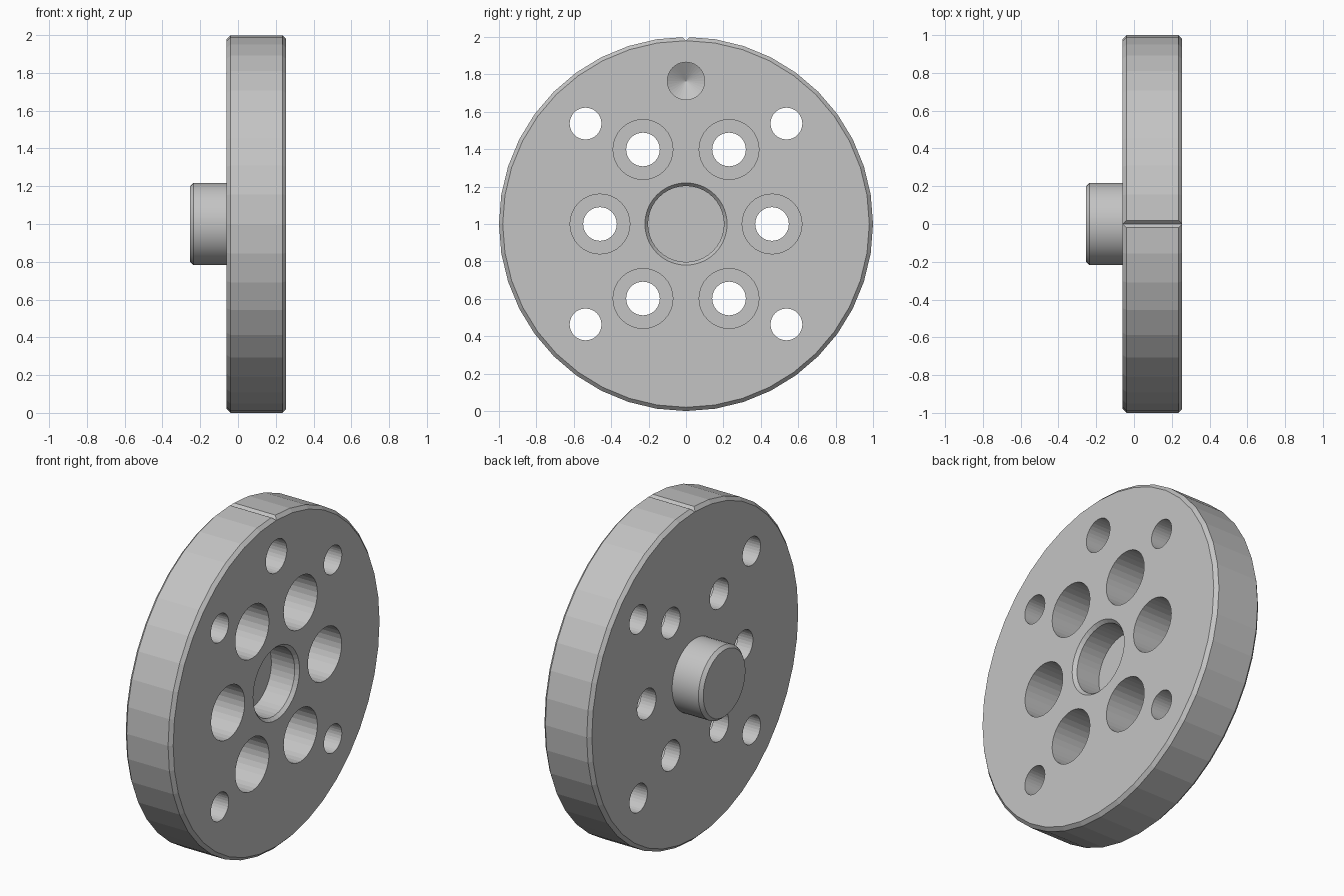
import bpy
import bmesh
from math import cos, sin, pi, radians

default = bpy.data.objects.get("Cube")
if default:
    bpy.data.objects.remove(default, do_unlink=True)

metal = bpy.data.materials.new("grey metal")
metal.use_nodes = True
GREY = (0.55, 0.55, 0.55, 1)
metal.diffuse_color = GREY
metal.node_tree.nodes["Principled BSDF"].inputs["Base Color"].default_value = GREY

BACK, FACE, MID = -0.06, 0.255, 1.0   # disc faces along x, axis height
OUT = 0.1                             # cutter overshoot


def lathe(name, profile, y=0.0, z=MID, sides=32):
    """Closed solid turned about an axis parallel to x; profile is (x, radius)."""
    bm = bmesh.new()
    rings = []
    for x, r in profile:
        if r == 0:
            rings.append([bm.verts.new((x, y, z))] * sides)
        else:
            rings.append([bm.verts.new((x, y + r * cos(2 * pi * i / sides),
                                        z + r * sin(2 * pi * i / sides)))
                          for i in range(sides)])
    for a, b in zip(rings, rings[1:]):
        for i in range(sides):
            j = (i + 1) % sides
            corners = list(dict.fromkeys((a[i], a[j], b[j], b[i])))
            bm.faces.new(corners)
    for ring, (x, r) in ((rings[0], profile[0]), (rings[-1], profile[-1])):
        if r:
            bm.faces.new(ring)
    bmesh.ops.recalc_face_normals(bm, faces=bm.faces)
    mesh = bpy.data.meshes.new(name)
    bm.to_mesh(mesh)
    bm.free()
    mesh.materials.append(metal)
    obj = bpy.data.objects.new(name, mesh)
    bpy.context.collection.objects.link(obj)
    return obj


# Chamfered disc
C = 0.02
disc = lathe("disc", [(BACK, 1 - C), (BACK + C, 1), (FACE - C, 1), (FACE, 1 - C)], sides=40)

cutters = []

# Central socket with chamfered mouth
cutters.append(lathe("socket_cutter", [(FACE - 0.175, 0.203), (FACE - C, 0.203),
                                       (FACE, 0.22), (FACE + OUT, 0.22)], sides=40))

# Six counterbored bolt holes
for k in range(6):
    a = k * pi / 3
    cutters.append(lathe("bolt_hole_cutter",
                         [(BACK - OUT, 0.09), (FACE - 0.215, 0.09),
                          (FACE - 0.215, 0.16), (FACE + OUT, 0.16)],
                         0.46 * cos(a), MID + 0.46 * sin(a)))

# Four plain corner holes
for sy in (-1, 1):
    for sz in (-1, 1):
        cutters.append(lathe("corner_hole_cutter", [(BACK - OUT, 0.085), (FACE + OUT, 0.085)],
                             sy * 0.537, MID + sz * 0.537))

# Blind drilled hole with conical bottom
cutters.append(lathe("blind_hole_cutter", [(FACE - 0.26, 0), (FACE - 0.2, 0.1),
                                           (FACE + OUT, 0.1)], 0, 1.765))

# V-shaped index groove across the top of the rim
cutters.append(lathe("groove_cutter", [(BACK - OUT, 0.021), (FACE + OUT, 0.021)],
                     0, 2.0, sides=4))

for cutter in cutters:
    cut = disc.modifiers.new(cutter.name, 'BOOLEAN')
    cut.operation = 'DIFFERENCE'
    cut.solver = 'EXACT'
    cut.object = cutter

# Bake the cuts and discard the cutters
graph = bpy.context.evaluated_depsgraph_get()
baked = bpy.data.meshes.new_from_object(disc.evaluated_get(graph))
disc.modifiers.clear()
disc.data = baked
for cutter in cutters:
    bpy.data.objects.remove(cutter, do_unlink=True)

# Locating boss on the other face
boss = lathe("boss", [(-0.255, 0.2), (-0.255 + C, 0.218), (BACK + 0.03, 0.218)], sides=40)
bpy.ops.object.select_all(action='DESELECT')
boss.select_set(True)
bpy.context.view_layer.objects.active = boss
bpy.ops.object.shade_smooth_by_angle(angle=radians(25))
